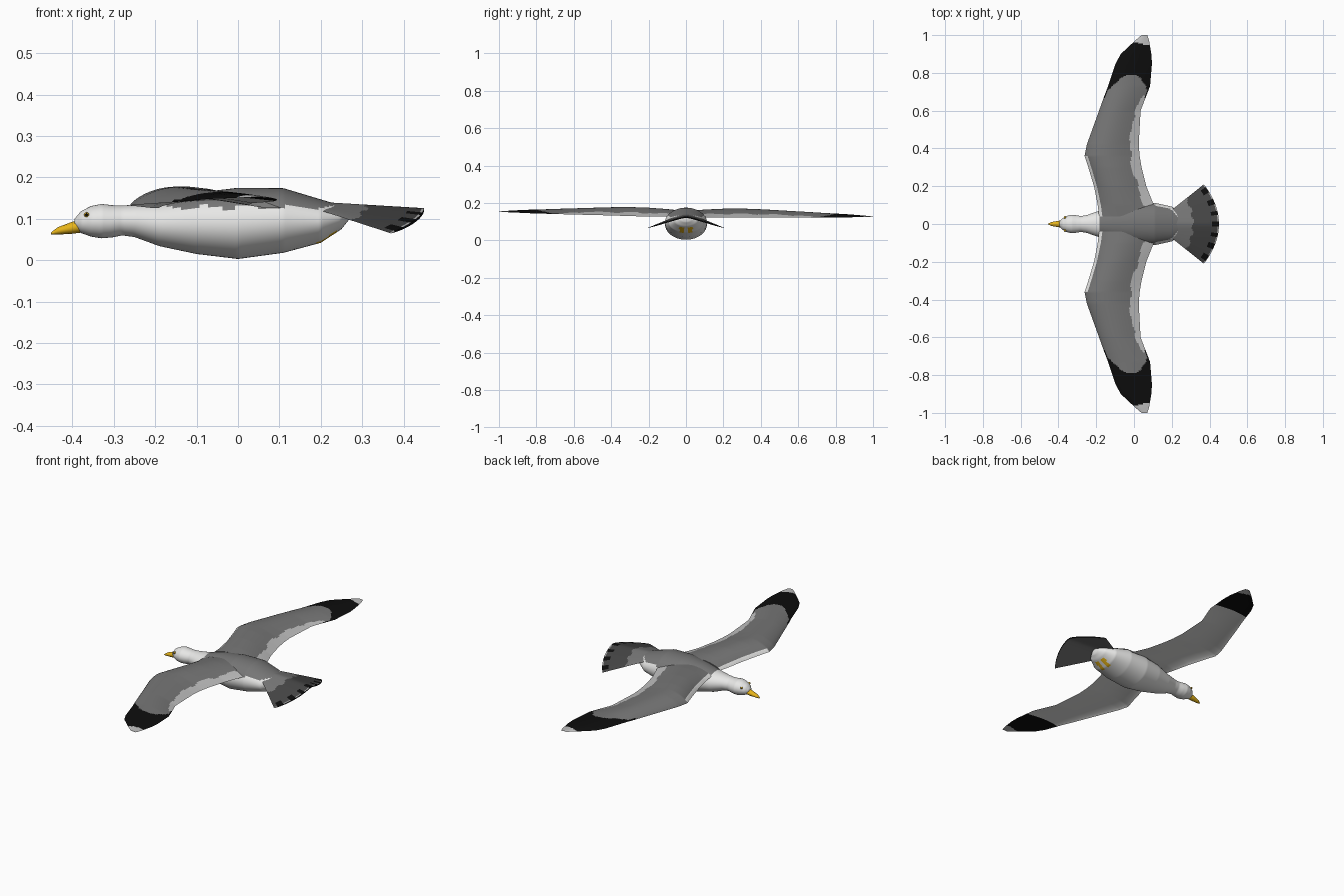
import bpy, bmesh, math
from mathutils import Vector

if "Cube" in bpy.data.objects:
    bpy.data.objects.remove(bpy.data.objects["Cube"])

COLOURS = {
    "white": (0.80, 0.80, 0.79), "pale_grey": (0.52, 0.52, 0.52),
    "mid_grey": (0.18, 0.18, 0.18), "dark_grey": (0.06, 0.06, 0.06),
    "black": (0.004, 0.004, 0.004), "yellow": (0.80, 0.46, 0.01),
}
NAMES = list(COLOURS)
MATS = []
for n, c in COLOURS.items():
    m = bpy.data.materials.new(n)
    m.diffuse_color = (*c, 1)
    m.use_nodes = True
    m.node_tree.nodes["Principled BSDF"].inputs["Base Color"].default_value = m.diffuse_color
    MATS.append(m)


def interp(table, x):
    """Piecewise linear lookup in rows of (x, value, ...)."""
    if x <= table[0][0]:
        return table[0][1:]
    for a, b in zip(table, table[1:]):
        if x <= b[0]:
            t = (x - a[0]) / (b[0] - a[0])
            return tuple(p + (q - p) * t for p, q in zip(a[1:], b[1:]))
    return table[-1][1:]


def loft(name, rings, colour, angle=40):
    """Skin closed rings; colour(centre, ring fraction) picks a material."""
    bm = bmesh.new()
    vs = [[bm.verts.new(p) for p in r] for r in rings]
    n = len(vs[0])
    for a, b in zip(vs, vs[1:]):
        for j in range(n):
            k = (j + 1) % n
            f = bm.faces.new((a[j], a[k], b[k], b[j]))
            f.material_index = NAMES.index(colour(f.calc_center_median(), (j + 0.5) / n))
    for r in (vs[0], vs[-1]):
        f = bm.faces.new(r)
        f.material_index = NAMES.index(colour(f.calc_center_median(), 0.25))
    bmesh.ops.recalc_face_normals(bm, faces=bm.faces)
    me = bpy.data.meshes.new(name)
    bm.to_mesh(me)
    bm.free()
    for m in MATS:
        me.materials.append(m)
    ob = bpy.data.objects.new(name, me)
    bpy.context.collection.objects.link(ob)
    bpy.ops.object.select_all(action='DESELECT')
    ob.select_set(True)
    bpy.context.view_layer.objects.active = ob
    bpy.ops.object.shade_smooth_by_angle(angle=math.radians(angle))
    return ob


def oval_rings(table, count, sides):
    """Elliptical rings along x from rows of (x, bottom, top, half width)."""
    x0, x1 = table[0][0], table[-1][0]
    rings = []
    for i in range(count + 1):
        x = x0 + (x1 - x0) * i / count
        zb, zt, w = interp(table, x)
        rings.append([Vector((x, w * math.cos(a), (zb + zt) / 2 + (zt - zb) / 2 * math.sin(a)))
                      for a in (2 * math.pi * j / sides for j in range(sides))])
    return rings


# Body with neck and head; grey saddle and tucked feet coloured by region
BODY = [(-0.395, .078, .100, .012), (-0.38, .066, .118, .030), (-0.355, .057, .131, .043),
        (-0.33, .053, .136, .049), (-0.305, .055, .133, .046), (-0.28, .060, .132, .042),
        (-0.25, .056, .134, .047), (-0.19, .034, .141, .068), (-0.10, .015, .163, .095),
        (0.0, .003, .175, .113), (0.11, .018, .174, .112), (0.20, .042, .147, .092),
        (0.25, .075, .132, .060), (0.27, .100, .127, .025)]


def body_colour(c, t):
    if 0.19 < c.x < 0.24 and c.z < 0.085 and abs(abs(c.y) - 0.023) < 0.012:
        return "yellow"
    if c.x > -0.185 and c.z > 0.128 + 0.004 * math.sin(60 * c.x):
        return "mid_grey"
    return "white"


loft("body", oval_rings(BODY, 132, 48), body_colour)

# Beak
BEAK = [(-0.452, .062, .067, .004), (-0.435, .062, .080, .011),
        (-0.40, .064, .093, .017), (-0.37, .068, .101, .019)]
loft("beak", oval_rings(BEAK, 16, 12), lambda c, t: "yellow")

# Wings: rows of (span, leading x, trailing x, edge z, crest z)
WING = [(0.04, -.185, .13, .130, .160), (0.10, -.192, .105, .125, .166),
        (0.20, -.212, .065, .124, .172), (0.30, -.242, .040, .126, .174),
        (0.36, -.262, .030, .127, .173), (0.42, -.250, .025, .128, .171),
        (0.60, -.185, .035, .130, .163), (0.67, -.160, .062, .131, .160),
        (0.73, -.137, .085, .132, .157), (0.85, -.097, .095, .134, .152),
        (0.90, -.070, .092, .136, .149), (0.97, .005, .080, .138, .144),
        (1.0, .040, .070, .139, .141)]
HALF = 36


def wing_ring(span, side):
    lead, trail, low, high = interp(WING, span)
    ring = []
    for j in range(2 * HALF):
        top = j < HALF
        s = j / HALF if top else 2 - j / HALF
        lift = math.sin(math.pi * s ** 0.75)      # camber with its crest set forward
        z = low + (high - low) * lift * (1 if top else 0.45)
        ring.append(Vector((lead + (trail - lead) * s, side * span, z - 0.0135 * side * span)))
    return ring


def wing_colour(c, t):
    y = abs(c.y)
    top = t < 0.5
    s = 2 * t if top else 2 - 2 * t
    ragged = 0.025 * math.sin(37 * y) + 0.012 * math.sin(91 * y)
    if y > 0.965 - 0.02 * s:
        return "pale_grey"
    if not top:
        return "black" if y > 0.77 + ragged else "white"
    if y > 0.80 - 0.13 * abs(2 * s - 1) ** 2 + ragged * 0.6:
        return "black"
    if y < 0.36 and s < 0.05:
        return "white"
    if y < 0.68 and s > 0.83 + ragged + max(0, y - 0.55) * 0.8:
        return "pale_grey"
    return "mid_grey"


for side, name in ((-1, "left_wing"), (1, "right_wing")):
    spans = [0.04 + 0.96 * i / 150 for i in range(151)]
    loft(name, [wing_ring(s, side) for s in spans], wing_colour, 60)

# Tail fan: drooping sides, rounded end, dark outer half
ACROSS, ALONG = 60, 40


def tail_ring(v):
    ring = []
    for j in range(2 * ACROSS):
        top = j < ACROSS
        u = (2 * j / ACROSS - 1) if top else 3 - 2 * j / ACROSS
        y = u * (0.075 + 0.135 * v)
        x = 0.20 + v * (0.25 - 0.08 * u * u)
        z = 0.138 - 0.015 * v - 0.30 * math.sqrt(y * y + 0.0003) + 0.005
        ring.append(Vector((x, y, z + (0.003 if top else -0.003) * (1 - u ** 8))))
    return ring


def tail_colour(c, t):
    if t > 0.5:
        return "mid_grey"
    u = 4 * t - 1
    v = (c.x - 0.20) / (0.25 - 0.08 * u * u)
    if v > 0.86 and math.cos(u * 22) > 0.25:
        return "black"
    if v > 0.975:
        return "pale_grey"
    return "dark_grey" if v > 0.45 + 0.03 * math.sin(14 * u) else "mid_grey"


loft("tail_fan", [tail_ring(i / ALONG) for i in range(ALONG + 1)], tail_colour)

# Eyes: yellow rim with a dark pupil
for side, tag in ((-1, "left"), (1, "right")):
    for part, r, out, col in (("eye_rim", .0060, .0345, "yellow"), ("pupil", .0038, .0380, "black")):
        bpy.ops.mesh.primitive_uv_sphere_add(segments=12, ring_count=8, radius=r,
                                             location=(-0.366, side * out, 0.110))
        eye = bpy.context.object
        eye.name = f"{tag}_{part}"
        eye.data.materials.append(MATS[NAMES.index(col)])
        bpy.ops.object.shade_smooth_by_angle()
